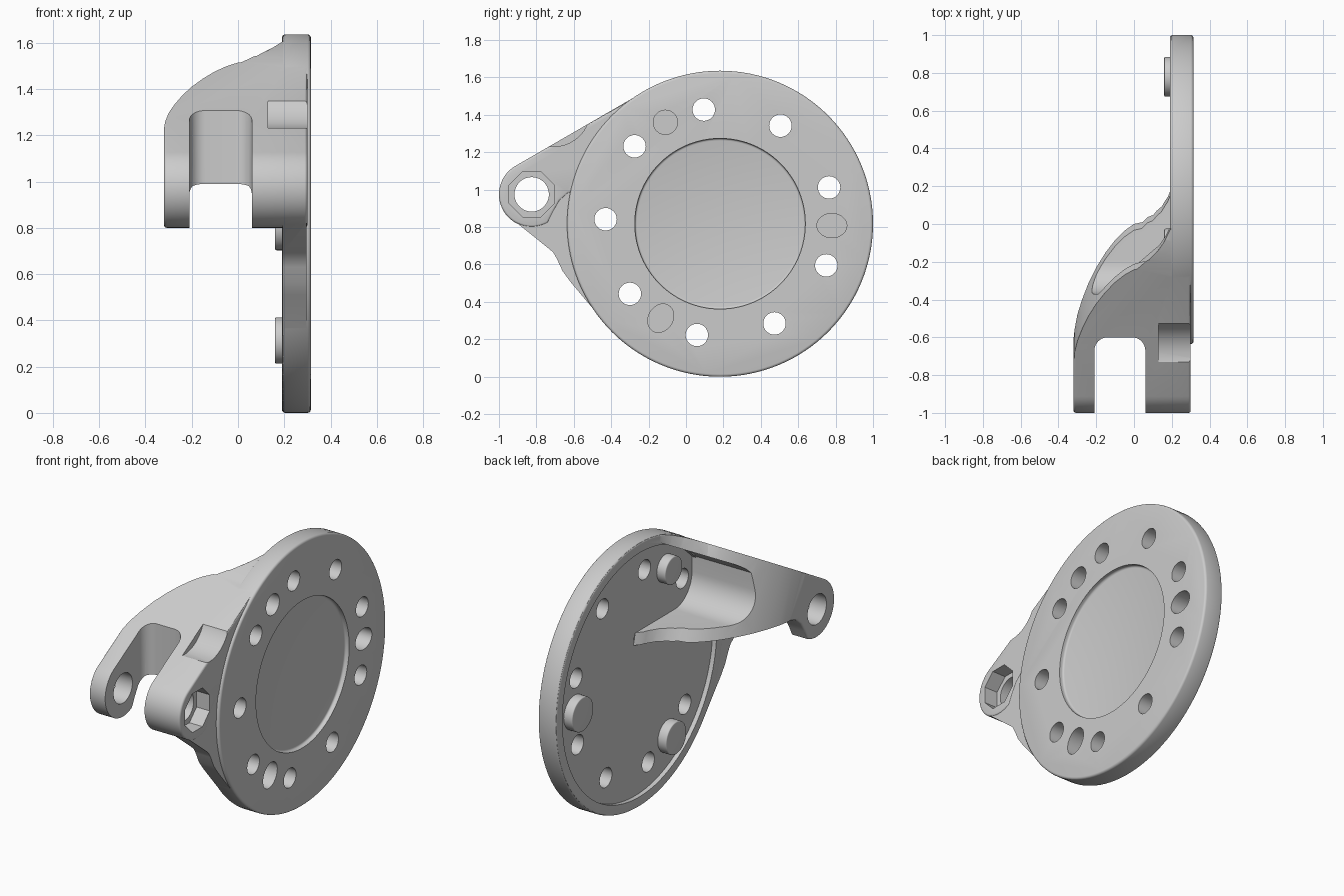
import bpy, bmesh
from math import sin, cos, pi, radians, atan2

if "Cube" in bpy.data.objects:
    bpy.data.objects.remove(bpy.data.objects["Cube"])

grey = bpy.data.materials.new("plain_grey")
grey.use_nodes = True
grey.diffuse_color = (0.6, 0.6, 0.6, 1)
grey.node_tree.nodes["Principled BSDF"].inputs["Base Color"].default_value = (0.6, 0.6, 0.6, 1)

DISC = (0.182, 0.818)   # disc centre in y, z
LUG = (-0.825, 0.975)   # pivot centre in y, z
R = 0.818


def arc(c, r, a0, a1, n):
    """Points on an arc, in degrees."""
    return [(c[0] + r * cos(radians(a0 + (a1 - a0) * i / n)),
             c[1] + r * sin(radians(a0 + (a1 - a0) * i / n))) for i in range(n + 1)]


def oval(c, a, b, turn=0, n=40):
    """Closed ellipse with its long axis turned by an angle."""
    pts = []
    for i in range(n):
        u, v = a * cos(2 * pi * i / n), b * sin(2 * pi * i / n)
        pts.append((c[0] + u * cos(turn) - v * sin(turn), c[1] + u * sin(turn) + v * cos(turn)))
    return pts


def no_lean(x):
    return 0


def arm_lean(x):
    """How far the back face of the arm leans to the front per unit of height."""
    return 0.47 - 0.7 * max(x, 0)


def prism(name, pts, lo, hi, axis="x", lean=no_lean, bevel=0):
    """Extrude a y-z outline along x, or an x-y outline along z with a lean in y."""
    bm = bmesh.new()
    rings = []
    for h in (lo, hi):
        if axis == "x":
            rings.append([bm.verts.new((h, u, v)) for u, v in pts])
        else:
            rings.append([bm.verts.new((u, v - lean(u) * (h - 1), h)) for u, v in pts])
    n = len(pts)
    caps = [bm.faces.new(ring) for ring in rings]
    for i in range(n):
        j = (i + 1) % n
        bm.faces.new((rings[0][i], rings[0][j], rings[1][j], rings[1][i]))
    bmesh.ops.recalc_face_normals(bm, faces=bm.faces)
    if bevel:
        edges = list({e for f in caps for e in f.edges})
        bmesh.ops.bevel(bm, geom=edges, offset=bevel, segments=3, profile=0.5, affect="EDGES")
    mesh = bpy.data.meshes.new(name)
    bm.to_mesh(mesh)
    bm.free()
    ob = bpy.data.objects.new(name, mesh)
    bpy.context.collection.objects.link(ob)
    mesh.materials.append(grey)
    return ob


def combine(ob, other, operation):
    """Apply a boolean and remove the helper."""
    mod = ob.modifiers.new("cut", "BOOLEAN")
    mod.operation, mod.solver, mod.object = operation, "EXACT", other
    bpy.context.view_layer.objects.active = ob
    bpy.ops.object.modifier_apply(modifier=mod.name)
    bpy.data.objects.remove(other)


# Mounting disc
body = prism("mounting_bracket", oval(DISC, R, R, n=128), 0.19, 0.315, bevel=0.014)

# Skirt joining the disc to the pivot lug, running right round inside the disc
skirt_pts = (arc(LUG, 0.171, 121, 222, 16)
             + [(-0.74, 0.69), (-0.71, 0.665), (-0.69, 0.63), (-0.66, 0.565), (-0.62, 0.51)]
             + arc(DISC, R - 0.005, 222, 480, 60))
combine(body, prism("skirt", skirt_pts, 0.193, 0.296), "UNION")

# Shallow recess that leaves a raised rim behind
combine(body, prism("back_recess", oval(DISC, 0.755, 0.755, n=96), 0.1, 0.218), "DIFFERENCE")

# Arm side outline, then trimmed to its curved plan
side = (arc(LUG, 0.175, 120, 300, 28)
        + [(-0.71, 0.88), (-0.675, 0.94), (-0.63, 0.98), (-0.57, 1.0), (0.25, 1.0)]
        + arc(DISC, R - 0.003, 85, 120, 12))
arm = prism("arm", side, -0.32, 0.3, bevel=0.012)
plan = [(0.4, -1.2), (0.4, 0.3), (0.25, 0.26), (0.19, 0.17), (0.16, 0.115), (0.12, 0.07),
        (0.07, 0.035), (0.0, 0.0), (-0.05, -0.035), (-0.1, -0.085), (-0.15, -0.15),
        (-0.2, -0.23), (-0.24, -0.31), (-0.275, -0.4), (-0.3, -0.48), (-0.315, -0.56),
        (-0.325, -0.66), (-0.325, -1.2)]
combine(arm, prism("arm_plan", plan, 0.6, 1.8, "z", lean=arm_lean), "INTERSECT")

# Scooped hollow on the back of the arm
hollow = (arc((-0.2, 1.24), 0.17, 270, 180, 12)
          + [(-0.37, 1.34), (-0.35, 1.365), (-0.31, 1.395), (0.0, 1.57), (0.5, 1.6), (0.5, 1.07)])
combine(arm, prism("arm_hollow", hollow, -0.6, 0.24), "DIFFERENCE")

# Fork slot with rounded inner corners
slot = ([(-0.21, -1.2)] + arc((-0.14, -0.67), 0.07, 180, 90, 8)
        + arc((-0.01, -0.67), 0.07, 90, 0, 8) + [(0.06, -1.2)])
combine(arm, prism("fork_slot", slot, 0.4, 1.8, "z"), "DIFFERENCE")
combine(body, arm, "UNION")

# Shallow dip on top of the thick ear
combine(body, prism("ear_dip", oval((-0.71, 1.43), 0.2, 0.2), 0.13, 0.5), "DIFFERENCE")

# Round bosses on the back, with blind sockets on the front
sockets = [((-0.11, 1.36), 0.065, 0.085), ((0.78, 0.808), 0.08, 0.105), ((-0.135, 0.313), 0.08, 0.1)]
for c, long_r, boss_r in sockets:
    combine(body, prism("boss", oval(c, boss_r, boss_r), 0.16, 0.25, bevel=0.006), "UNION")
for c, long_r, boss_r in sockets:
    turn = atan2(c[1] - DISC[1], c[0] - DISC[0])
    combine(body, prism("socket", oval(c, long_r, 0.065, turn), 0.2, 0.5), "DIFFERENCE")

# Front recess
combine(body, prism("front_recess", oval(DISC, 0.456, 0.456, n=96), 0.288, 0.5, bevel=0.012), "DIFFERENCE")

# Ring of screw holes
screws = [(0.095, 1.428), (0.505, 1.342), (0.765, 1.012), (0.75, 0.595), (0.473, 0.285),
          (0.058, 0.223), (-0.3, 0.443), (-0.43, 0.842), (-0.275, 1.232)]
for c in screws:
    combine(body, prism("screw_hole", oval(c, 0.06, 0.06, n=32), -0.6, 0.6), "DIFFERENCE")

# Pivot bore and faceted nut pocket
combine(body, prism("pivot_bore", oval(LUG, 0.092, 0.092), -0.6, 0.6), "DIFFERENCE")
combine(body, prism("nut_pocket", oval(LUG, 0.13, 0.13, radians(22.5), n=8), 0.21, 0.6), "DIFFERENCE")

bpy.ops.object.select_all(action="DESELECT")
body.select_set(True)
bpy.context.view_layer.objects.active = body
bpy.ops.object.shade_smooth_by_angle(angle=radians(32))
